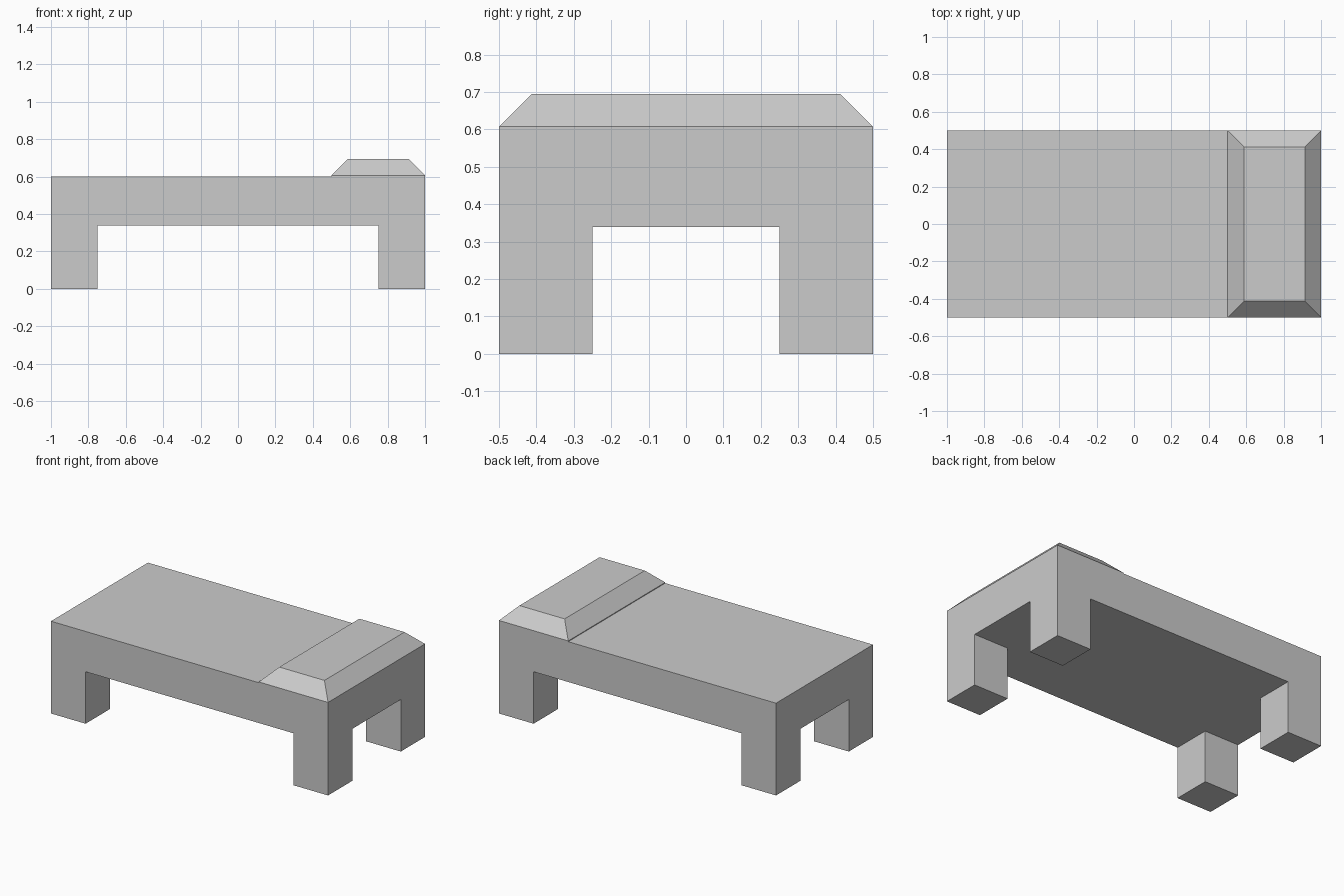
import bpy, bmesh
from mathutils import Matrix, Vector

if "Cube" in bpy.data.objects:
    bpy.data.objects.remove(bpy.data.objects["Cube"])

LEG_TOP, BED_TOP = 0.339, 0.602
PILLOW_EDGE, PILLOW_TOP, BEVEL = 0.607, 0.694, 0.087


def add_box(bm, x, y, z):
    size = [b - a for a, b in (x, y, z)]
    mid = [(a + b) / 2 for a, b in (x, y, z)]
    bmesh.ops.create_cube(bm, size=1, matrix=Matrix.Translation(mid) @ Matrix.Diagonal((*size, 1)))


def finish(bm, name):
    bmesh.ops.recalc_face_normals(bm, faces=bm.faces)
    mesh = bpy.data.meshes.new(name)
    bm.to_mesh(mesh)
    bm.free()
    bpy.context.collection.objects.link(bpy.data.objects.new(name, mesh))


# Bed frame: slab cut into a grid so the four legs extrude from its corners
bm = bmesh.new()
add_box(bm, (-1, 1), (-0.5, 0.5), (LEG_TOP, BED_TOP))
for axis, pos in ((0, 0.75), (1, 0.25)):
    for side in (-1, 1):
        normal = Vector((0, 0, 0))
        normal[axis] = 1
        bmesh.ops.bisect_plane(bm, geom=bm.verts[:] + bm.edges[:] + bm.faces[:],
                               plane_co=normal * pos * side, plane_no=normal)
bm.normal_update()
corners = []
for f in bm.faces:
    c = f.calc_center_median()
    if f.normal.z < -0.9 and abs(c.x) > 0.75 and abs(c.y) > 0.25:
        corners.append(f)
feet = bmesh.ops.extrude_discrete_faces(bm, faces=corners)["faces"]
for f in feet:
    for v in f.verts:
        v.co.z = 0
bmesh.ops.recalc_face_normals(bm, faces=bm.faces)
bmesh.ops.dissolve_limit(bm, angle_limit=0.01, verts=bm.verts[:], edges=bm.edges[:])
finish(bm, "bed_frame")

# Pillow: thin base with a top drawn in to chamfered sides
bm = bmesh.new()
add_box(bm, (0.5, 1), (-0.5, 0.5), (BED_TOP, PILLOW_EDGE))
bm.normal_update()
top = [f for f in bm.faces if f.normal.z > 0.9]
bmesh.ops.inset_region(bm, faces=top, thickness=BEVEL, use_even_offset=True)
for v in top[0].verts:
    v.co.z = PILLOW_TOP
finish(bm, "pillow")
